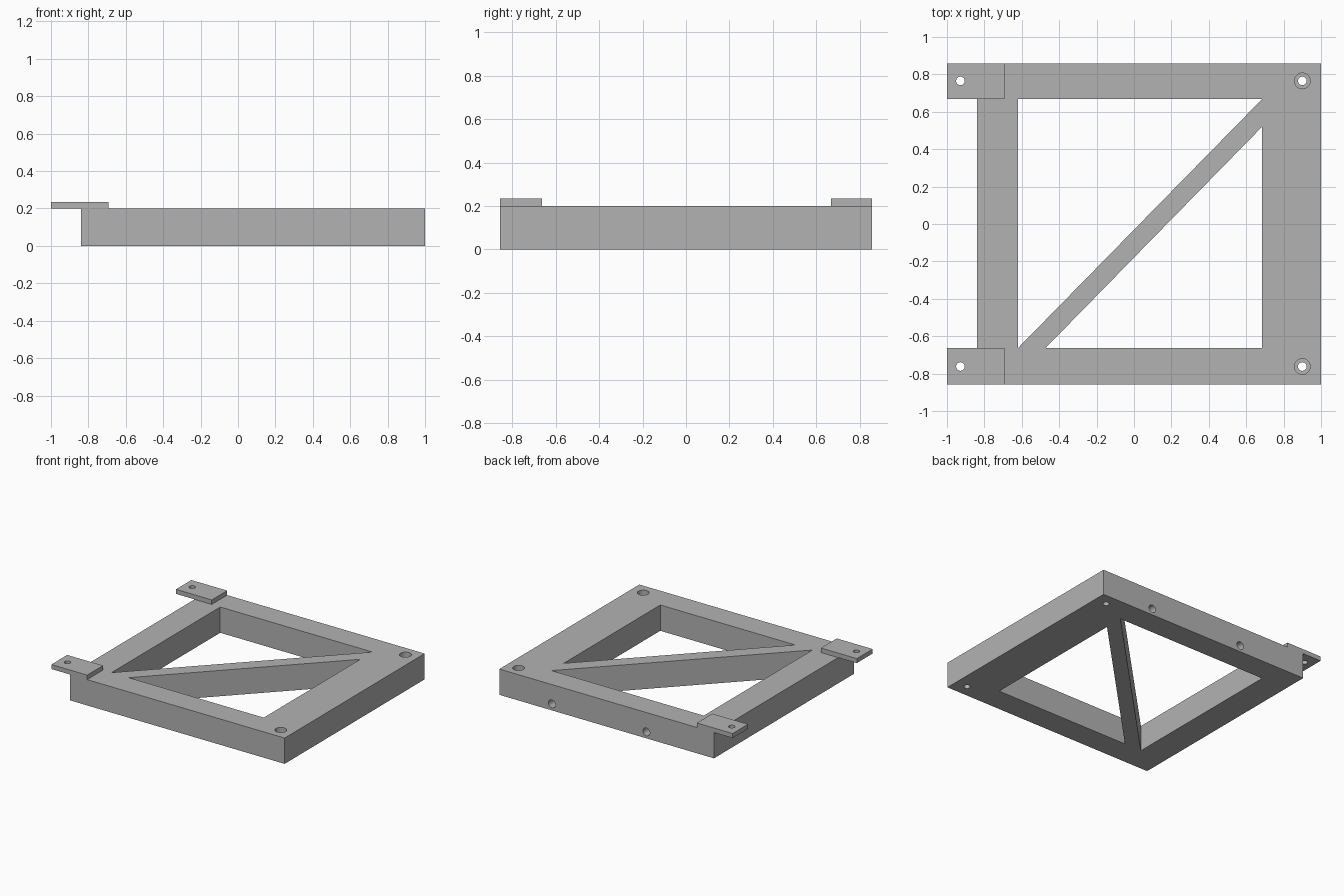
import bpy
import bmesh
from math import radians
from mathutils import Matrix, Vector

default = bpy.data.objects.get("Cube")
if default:
    bpy.data.objects.remove(default, do_unlink=True)

TOP, TAB_TOP = 0.20, 0.235
HALF_Y = 0.857

grey = bpy.data.materials.new("plain grey")
grey.use_nodes = True
colour = (0.45, 0.45, 0.45, 1)
grey.diffuse_color = colour
grey.node_tree.nodes["Principled BSDF"].inputs["Base Color"].default_value = colour


def finish(name, bm):
    bmesh.ops.recalc_face_normals(bm, faces=bm.faces)
    mesh = bpy.data.meshes.new(name)
    bm.to_mesh(mesh)
    bm.free()
    mesh.materials.append(grey)
    obj = bpy.data.objects.new(name, mesh)
    bpy.context.collection.objects.link(obj)
    return obj


def prism(name, outline, z0, z1):
    """Extrude a flat outline from z0 up to z1."""
    bm = bmesh.new()
    face = bm.faces.new([bm.verts.new((x, y, z0)) for x, y in outline])
    grown = bmesh.ops.extrude_face_region(bm, geom=[face])["geom"]
    verts = [v for v in grown if isinstance(v, bmesh.types.BMVert)]
    bmesh.ops.translate(bm, verts=verts, vec=(0, 0, z1 - z0))
    return finish(name, bm)


def box(name, x0, x1, y0, y1, z0, z1):
    return prism(name, [(x0, y0), (x1, y0), (x1, y1), (x0, y1)], z0, z1)


def rod(name, start, end, radius):
    """Round cutter between two points."""
    a, b = Vector(start), Vector(end)
    turn = (b - a).to_track_quat("Z", "Y").to_matrix().to_4x4()
    bm = bmesh.new()
    bmesh.ops.create_cone(bm, cap_ends=True, segments=32, radius1=radius,
                          radius2=radius, depth=(b - a).length,
                          matrix=Matrix.Translation((a + b) / 2) @ turn)
    return finish(name, bm)


def cut(target, cutter):
    cutter.hide_render = True
    mod = target.modifiers.new("cut", "BOOLEAN")
    mod.operation = "DIFFERENCE"
    mod.solver = "EXACT"
    mod.object = cutter
    bpy.ops.object.select_all(action="DESELECT")
    bpy.context.view_layer.objects.active = target
    target.select_set(True)
    bpy.ops.object.modifier_apply(modifier=mod.name)
    bpy.data.objects.remove(cutter, do_unlink=True)


# Frame, with two triangular windows that leave a diagonal brace
frame = box("frame", -0.84, 1, -HALF_Y, HALF_Y, 0, TOP)
left, right, low, high = -0.62, 0.685, -0.663, 0.668
cut(frame, prism("window_cutter", [(left, low), (right, high), (left, high)], -0.1, 0.3))
cut(frame, prism("window_cutter", [(left + 0.147, low), (right, low), (right, 0.52)], -0.1, 0.3))

# Counterbored bolt holes on the wide side
for y in (-0.762, 0.765):
    cut(frame, rod("bolt_cutter", (0.9, y, -0.1), (0.9, y, 0.3), 0.023))
    cut(frame, rod("bore_cutter", (0.9, y, 0.11), (0.9, y, 0.3), 0.042))

# Blind holes in the back face
for x in (-0.26, 0.55):
    cut(frame, rod("back_hole_cutter", (x, 0.72, 0.05), (x, 1, 0.05), 0.03))

# Mounting tabs overhanging the narrow side
tabs = []
for name, y0, y1, hole_y in (("front_tab", -HALF_Y, low, -0.762),
                             ("back_tab", high, HALF_Y, 0.765)):
    tab = box(name, -1, -0.693, y0, y1, TOP, TAB_TOP)
    cut(tab, rod("tab_hole_cutter", (-0.928, hole_y, 0.1), (-0.928, hole_y, 0.3), 0.023))
    tabs.append(tab)

# Smooth hole walls, sharp edges elsewhere
for obj in [frame] + tabs:
    bpy.ops.object.select_all(action="DESELECT")
    bpy.context.view_layer.objects.active = obj
    obj.select_set(True)
    bpy.ops.object.shade_smooth_by_angle(angle=radians(30))
